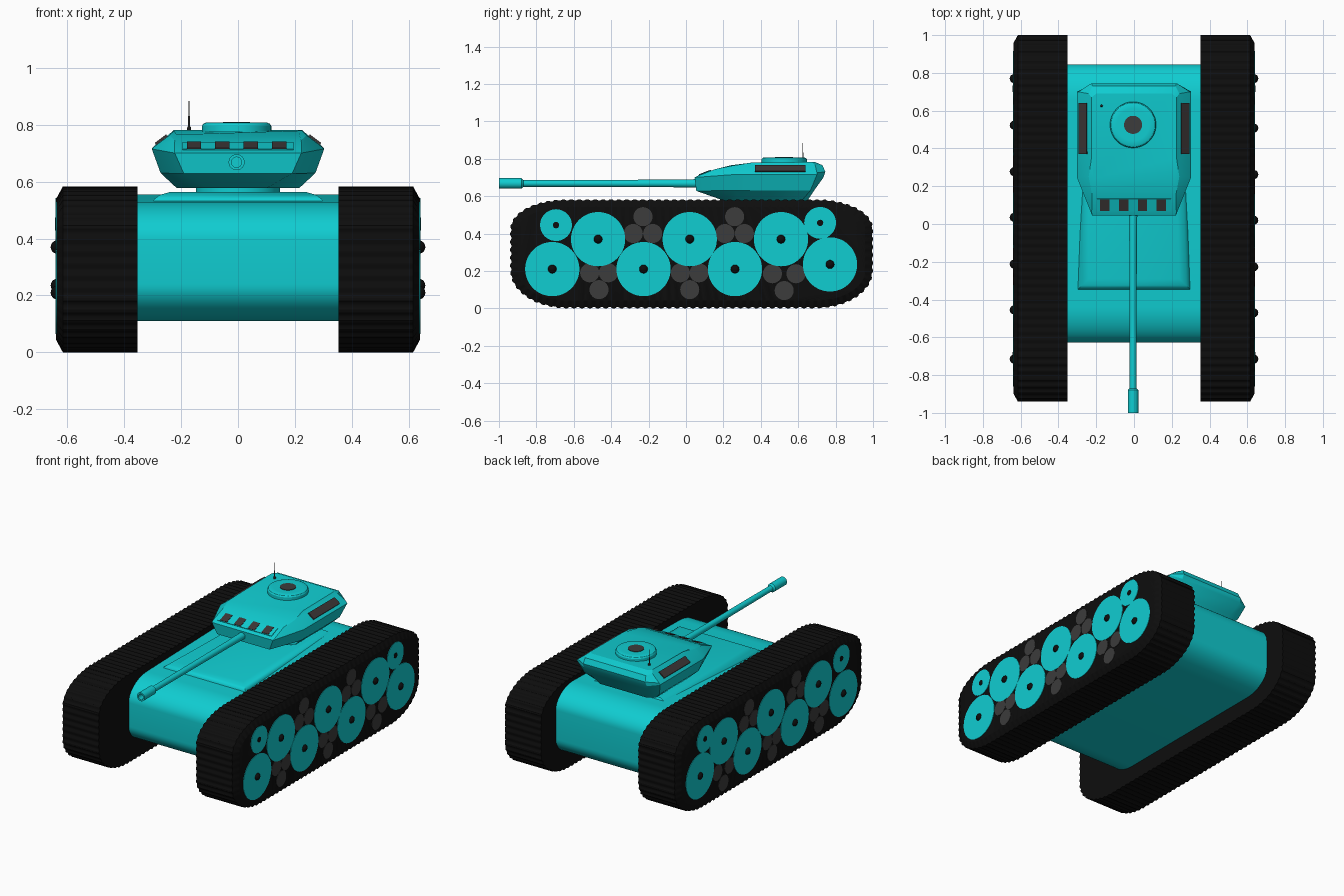
import bpy, bmesh, math
from mathutils import Vector, Matrix

cube = bpy.data.objects.get("Cube")
if cube:
    bpy.data.objects.remove(cube, do_unlink=True)


def material(name, rgb):
    m = bpy.data.materials.new(name)
    m.use_nodes = True
    m.diffuse_color = (*rgb, 1)
    m.node_tree.nodes["Principled BSDF"].inputs["Base Color"].default_value = (*rgb, 1)
    return m


TEAL = material("teal paint", (0.005, 0.61, 0.64))
BLACK = material("black rubber", (0.004, 0.004, 0.004))
GREY = material("dark grey metal", (0.045, 0.045, 0.045))
GLASS = material("dark window", (0.045, 0.037, 0.037))


def finish(name, bm, mat, angle=30):
    bmesh.ops.recalc_face_normals(bm, faces=bm.faces)
    me = bpy.data.meshes.new(name)
    bm.to_mesh(me)
    bm.free()
    me.materials.append(mat)
    me.shade_smooth()
    me.set_sharp_from_angle(angle=math.radians(angle))
    ob = bpy.data.objects.new(name, me)
    bpy.context.collection.objects.link(ob)
    return ob


def loft(name, rings, mat, angle=30, caps=True):
    """Skin a list of closed rings that have equal point counts."""
    bm = bmesh.new()
    vs = [[bm.verts.new(p) for p in ring] for ring in rings]
    n = len(vs[0])
    for a, b in zip(vs, vs[1:]):
        for i in range(n):
            j = (i + 1) % n
            bm.faces.new((a[i], a[j], b[j], b[i]))
    if caps:
        bm.faces.new(vs[0])
        bm.faces.new(vs[-1])
    return finish(name, bm, mat, angle)


def turned(name, profile, axis, origin, mat, segs=40):
    """Loft circles of (radius, distance) along an axis."""
    rot = Vector((0, 0, 1)).rotation_difference(Vector(axis)).to_matrix()
    rings = []
    for r, d in profile:
        circle = [(r * math.cos(t * math.tau / segs), r * math.sin(t * math.tau / segs), d)
                  for t in range(segs)]
        rings.append([rot @ Vector(p) + Vector(origin) for p in circle])
    return loft(name, rings, mat)


def box(name, centre, size, mat, rot=None):
    bm = bmesh.new()
    bmesh.ops.create_cube(bm, size=1)
    bmesh.ops.scale(bm, vec=size, verts=bm.verts)
    m = Matrix.Translation(centre) @ (rot or Matrix.Identity(4))
    bmesh.ops.transform(bm, matrix=m, verts=bm.verts)
    return finish(name, bm, mat)


def rounded(y0, y1, z0, z1, a, top, bottom, steps=14):
    """Side outline with elliptical corners, as (y, z) points."""
    pts = []
    corners = ((y1 - a, z1 - top, top), (y0 + a, z1 - top, top),
               (y0 + a, z0 + bottom, bottom), (y1 - a, z0 + bottom, bottom))
    for q, (cy, cz, b) in enumerate(corners):
        for i in range(steps + 1):
            t = (q + i / steps) * math.pi / 2
            pts.append(Vector((cy + a * math.cos(t), cz + b * math.sin(t))))
    return pts


def resample(pts, n):
    loop = pts + pts[:1]
    lens = [(q - p).length for p, q in zip(loop, loop[1:])]
    step, out, i, done = sum(lens) / n, [], 0, 0
    for k in range(n):
        while k * step > done + lens[i]:
            done += lens[i]
            i += 1
        out.append(loop[i].lerp(loop[i + 1], (k * step - done) / lens[i]))
    return out


# Tracks: toothed belt outline, chamfered on the outer edge
belt = resample(rounded(-0.94, 1.0, 0, 0.583, 0.3, 0.155, 0.2), 440)


def inset(dist):
    n = len(belt)
    ring = []
    for i, p in enumerate(belt):
        t = (belt[(i + 1) % n] - belt[i - 1]).normalized()
        ring.append(p + Vector((-t.y, t.x)) * dist(i))
    return ring


toothed = inset(lambda i: 0.006 if i % 4 < 2 else 0)
face = inset(lambda i: 0.042)

BIG = [(-0.715, 0.21), (-0.47, 0.37), (-0.227, 0.21), (0.02, 0.37),
       (0.262, 0.21), (0.508, 0.37), (0.77, 0.235)]
SMALL = [(-0.695, 0.445), (0.717, 0.457)]
# Roller groups: centre y, middle z, direction of the single roller, half spacing
GROUPS = [(-0.23, 0.4, 1, 0.052), (0.26, 0.4, 1, 0.052), (-0.465, 0.19, -1, 0.05),
          (0.02, 0.19, -1, 0.05), (0.525, 0.185, -1, 0.063)]

for s, side in ((1, "left"), (-1, "right")):
    def ring(x, pts):
        return [(s * x, p.x, p.y) for p in pts]
    loft(side + "_track", [ring(0.353, toothed), ring(0.615, toothed), ring(0.638, face)], BLACK)
    out = (s, 0, 0)
    x = s * 0.634
    for i, (y, z) in enumerate(BIG):
        if s < 0 and 0 < i < len(BIG) - 1:
            y += 0.015
        turned(f"{side}_road_wheel_{i}", [(0.145, 0), (0.145, 0.007)], out, (x, y, z), TEAL, 64)
        dome = [(0.024 * math.cos(t / 10), 0.024 * math.sin(t / 10)) for t in range(0, 16, 3)]
        turned(f"{side}_hub_{i}", dome, out, (x, y, z), BLACK, 20)
    for i, (y, z) in enumerate(SMALL):
        turned(f"{side}_end_wheel_{i}", [(0.085, 0), (0.085, 0.007)], out, (x, y, z), TEAL, 48)
        turned(f"{side}_end_hub_{i}", [(0.017, 0), (0.017, 0.009)], out, (x, y, z), BLACK, 20)
    for i, (y, z, d, w) in enumerate(GROUPS):
        for k, (dy, dz) in enumerate(((-w, 0), (w, 0), (0, d * 0.09))):
            turned(f"{side}_roller_{i}_{k}", [(0.051, 0), (0.051, 0.006)], out,
                   (x, y + dy, z + dz), GREY, 32)

# Hull: rounded box whose deck rises slightly to the rear
hull = rounded(-0.628, 0.845, 0.11, 0.53, 0.19, 0.13, 0.13)
for p in hull:
    if p.y > 0.3:
        p.y += 0.025 * (p.x + 0.4) / 1.1
loft("hull", [[(x, p.x, p.y) for p in hull] for x in (-0.356, 0.356)], TEAL)


def slab(w0, w1, y0, y1, z):
    return [(-w0, y0, z), (w0, y0, z), (w1, y1, z), (-w1, y1, z)]


# Raised deck plate with bevelled edges
loft("deck_plate", [slab(0.3, 0.27, -0.35, 0.6, 0.52), slab(0.295, 0.265, -0.345, 0.6, 0.538),
                    slab(0.275, 0.25, -0.325, 0.59, 0.553), slab(0.24, 0.22, -0.29, 0.58, 0.563)],
     TEAL, 40)
turned("turret_ring", [(0.148, 0), (0.148, 0.05)], (0, 0, 1), (0, 0.45, 0.54), TEAL)


# Turret: mirrored eight-sided sections, bottom to top
def octagon(*half):
    return list(half) + [(-x, y, z) for x, y, z in reversed(half)]


loft("turret", [
    octagon((0.1, 0.2, 0.577), (0.215, 0.29, 0.577), (0.215, 0.62, 0.577), (0.17, 0.65, 0.577)),
    octagon((0.19, 0.055, 0.628), (0.272, 0.26, 0.63), (0.272, 0.665, 0.63), (0.2, 0.685, 0.63)),
    octagon((0.222, 0.046, 0.7), (0.303, 0.25, 0.715), (0.303, 0.7, 0.715), (0.23, 0.735, 0.7)),
    octagon((0.224, 0.06, 0.707), (0.295, 0.25, 0.722), (0.295, 0.7, 0.725), (0.225, 0.745, 0.73)),
    octagon((0.222, 0.155, 0.744), (0.24, 0.25, 0.763), (0.24, 0.69, 0.768), (0.22, 0.73, 0.765)),
    octagon((0.215, 0.24, 0.765), (0.225, 0.35, 0.779), (0.225, 0.67, 0.782), (0.2, 0.69, 0.782)),
], TEAL, 25)

# Front vision strip and side windows
tilt = Matrix.Rotation(math.atan2(0.037, 0.095), 4, 'X')
box("vision_strip", (0, 0.101, 0.7235), (0.39, 0.07, 0.006), TEAL, tilt)
for i in range(4):
    box(f"front_window_{i}", (-0.155 + 0.1 * i, 0.101, 0.726), (0.05, 0.064, 0.006), GLASS, tilt)
for s, side in ((1, "left"), (-1, "right")):
    lean = Matrix.Rotation(s * math.atan2(0.041, 0.055), 4, 'Y')
    box(side + "_window", (s * 0.27, 0.505, 0.747), (0.05, 0.27, 0.009), GLASS, lean)

# Cupola, hatch and antenna
up = (0, 0, 1)
turned("cupola", [(0.122, 0), (0.122, 0.02), (0.117, 0.028), (0.108, 0.032), (0.085, 0.032)],
       up, (-0.005, 0.525, 0.775), TEAL, 48)
turned("hatch", [(0.048, 0), (0.048, 0.006)], up, (-0.005, 0.525, 0.804), GREY)
turned("antenna", [(0.007, 0), (0.007, 0.012), (0.0035, 0.016), (0.0035, 0.05), (0.0018, 0.055),
                   (0.0018, 0.105)], up, (-0.172, 0.625, 0.778), GREY, 10)

# Gun with hollow muzzle
turned("gun_barrel", [(0.024, 0), (0.02, 0.25), (0.018, 1.0), (0.018, 1.02), (0.028, 1.03),
                      (0.028, 1.15), (0.018, 1.15), (0.018, 1.06)],
       (0, -1, 0), (-0.005, 0.15, 0.668), TEAL, 32)
